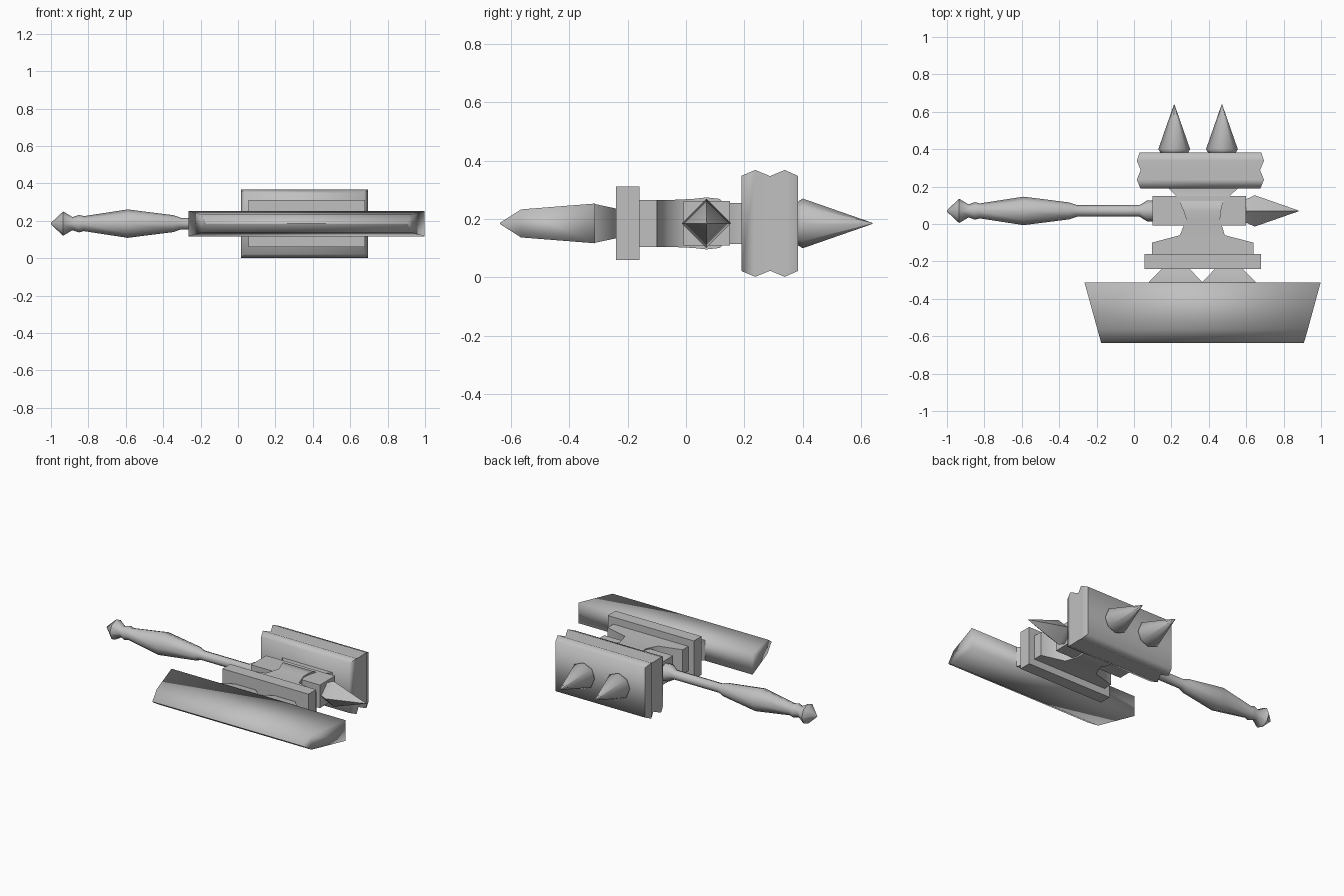
import bpy, bmesh, math

if "Cube" in bpy.data.objects:
    bpy.data.objects.remove(bpy.data.objects["Cube"])

CZ = 0.185   # height of the weapon's middle plane
HY = 0.07    # y of the handle axis

metal = bpy.data.materials.new("grey metal")
metal.diffuse_color = (0.53, 0.53, 0.53, 1)
metal.use_nodes = True
metal.node_tree.nodes["Principled BSDF"].inputs["Base Color"].default_value = metal.diffuse_color


def loft(name, rings, angle=180):
    """Skin a list of equal-length point rings and cap both ends."""
    bm = bmesh.new()
    vs = [[bm.verts.new(p) for p in r] for r in rings]
    n = len(vs[0])
    for a, b in zip(vs, vs[1:]):
        for i in range(n):
            j = (i + 1) % n
            bm.faces.new((a[i], a[j], b[j], b[i]))
    bm.faces.new(vs[0])
    bm.faces.new(vs[-1])
    bmesh.ops.recalc_face_normals(bm, faces=bm.faces)
    me = bpy.data.meshes.new(name)
    bm.to_mesh(me)
    bm.free()
    me.materials.append(metal)
    ob = bpy.data.objects.new(name, me)
    bpy.context.collection.objects.link(ob)
    bpy.context.view_layer.objects.active = ob
    ob.select_set(True)
    bpy.ops.object.shade_smooth_by_angle(angle=math.radians(angle))
    ob.select_set(False)
    return ob


def slab(name, sections, angle=50):
    """Rectangular sections along y: (y, x0, x1, half height)."""
    return loft(name, [[(x0, y, CZ - h), (x1, y, CZ - h), (x1, y, CZ + h), (x0, y, CZ + h)]
                       for y, x0, x1, h in sections], angle)


def turned(name, profile, sides, axis, offset, angle=50):
    """Round sections (position, radius) along the x or y axis."""
    rings = []
    for t, r in profile:
        ring = []
        for i in range(sides):
            a = 2 * math.pi * i / sides
            u, w = r * math.cos(a), CZ + r * math.sin(a)
            ring.append((t, offset + u, w) if axis == "x" else (offset + u, t, w))
        rings.append(ring)
    return loft(name, rings, angle)


# Handle with pommel, swollen grip and collar
turned("handle", [(-1, 0.004), (-0.935, 0.065), (-0.885, 0.035), (-0.85, 0.047),
                  (-0.825, 0.04), (-0.59, 0.076), (-0.345, 0.045), (-0.305, 0.031),
                  (0.03, 0.031), (0.07, 0.056), (0.12, 0.056)], 8, "x", HY, 60)

# Square hub around the handle axis
slab("hub", [(-0.008, 0.1, 0.6, 0.076), (0.15, 0.1, 0.6, 0.076)])

# Four-sided spike on the end of the handle
turned("end_spike", [(0.59, 0.062), (0.605, 0.065), (0.645, 0.084), (0.88, 0.002)],
       4, "x", HY, 60)

# Flared stem joining blade plate, hub and hammer head
slab("stem", [(-0.17, 0.095, 0.64, 0.08), (-0.1, 0.095, 0.64, 0.08),
              (-0.06, 0.245, 0.485, 0.08), (0.025, 0.28, 0.46, 0.084),
              (0.07, 0.265, 0.465, 0.089), (0.115, 0.245, 0.475, 0.084),
              (0.13, 0.245, 0.49, 0.07), (0.19, 0.185, 0.555, 0.07),
              (0.2, 0.185, 0.555, 0.07)], 60)

# Grooved hammer head
slab("hammer_head", [(0.19, 0.034, 0.676, 0.163), (0.237, 0.015, 0.695, 0.183),
                     (0.288, 0.036, 0.674, 0.162), (0.338, 0.015, 0.695, 0.183),
                     (0.383, 0.03, 0.68, 0.163)], 70)

# Pair of spikes on the hammer face
for side, x in (("left", 0.215), ("right", 0.47)):
    turned("hammer_spike_" + side, [(0.375, 0.07), (0.4, 0.085), (0.638, 0.002)],
           8, "y", x, 70)

# Plate behind the blade
slab("blade_plate", [(-0.24, 0.055, 0.68, 0.126), (-0.16, 0.055, 0.68, 0.126)])

# Two wedge brackets holding the blade
for side, x0, x1 in (("left", 0.08, 0.365), ("right", 0.365, 0.65)):
    slab("blade_bracket_" + side, [(-0.32, x0 - 0.005, x1 + 0.005, 0.066),
                                   (-0.31, x0, x1, 0.066),
                                   (-0.235, x0 + 0.073, x1 - 0.073, 0.05)])

# Wide tapered blade with a bevelled cutting edge
slab("blade", [(-0.312, -0.265, 0.998, 0.068), (-0.565, -0.195, 0.929, 0.048),
               (-0.637, -0.175, 0.908, 0.002)], 120)
